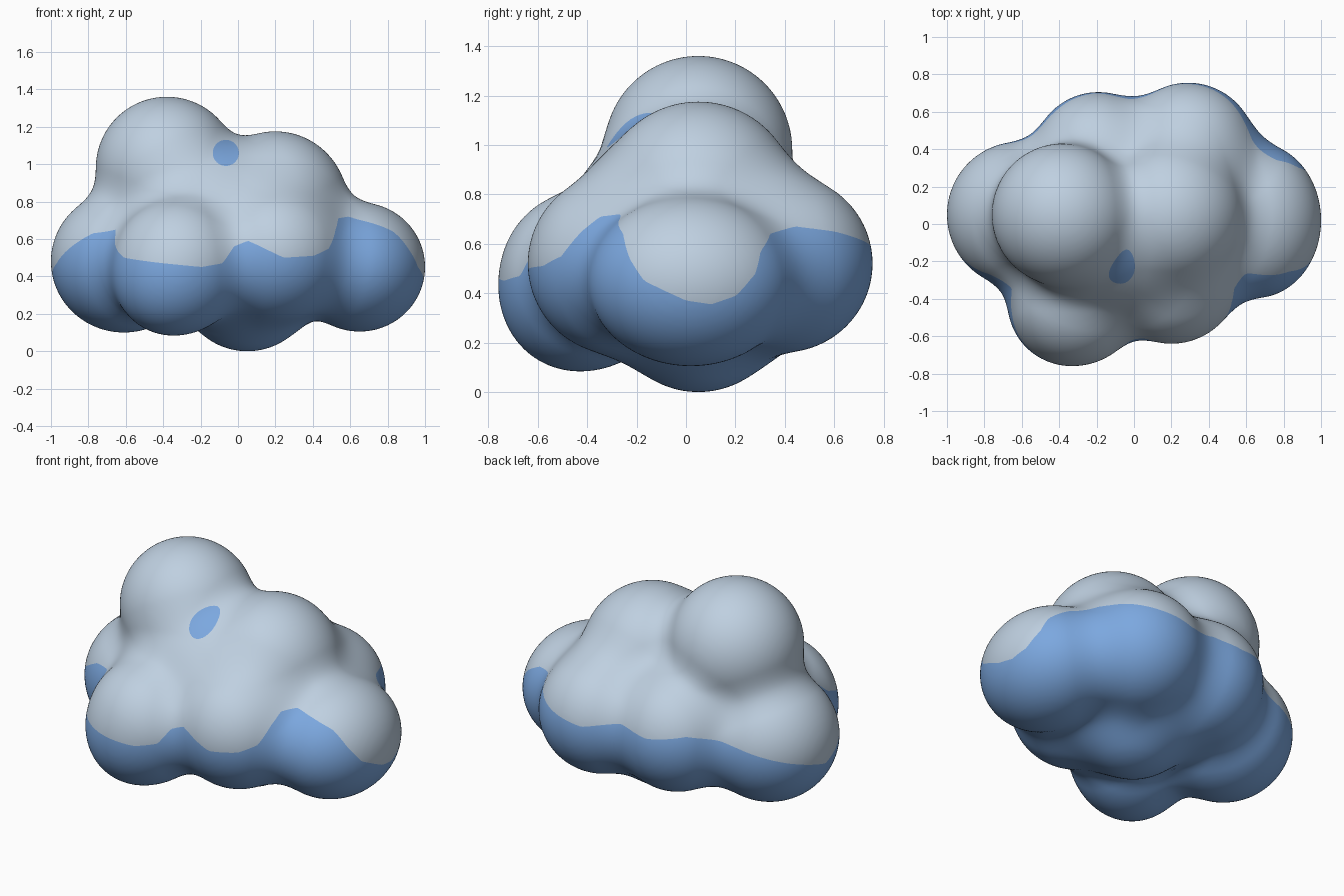
import bpy, bmesh, math
from mathutils import Vector

if "Cube" in bpy.data.objects:
    bpy.data.objects.remove(bpy.data.objects["Cube"])

# Puffs of the cloud: centre, radii
PUFFS = [
    ((-0.38, 0.05, 0.98), (0.38, 0.38, 0.38)),     # crown
    ((0.20, 0.05, 0.775), (0.39, 0.40, 0.40)),     # shoulder
    ((0.65, 0.02, 0.45), (0.35, 0.415, 0.345)),    # right
    ((-0.61, 0.05, 0.48), (0.39, 0.39, 0.38)),     # left
    ((-0.315, -0.395, 0.46), (0.36, 0.36, 0.36)),  # front left
    ((-0.38, -0.47, 0.35), (0.21, 0.21, 0.21)),    # front left underside
    ((0.20, -0.27, 0.52), (0.37, 0.37, 0.37)),     # front right
    ((0.29, 0.39, 0.52), (0.365, 0.365, 0.36)),    # back right
    ((-0.19, 0.35, 0.52), (0.355, 0.355, 0.36)),   # back left
    ((0.05, 0.05, 0.35), (0.36, 0.36, 0.35)),      # belly
    ((-0.14, -0.10, 0.72), (0.40, 0.335, 0.335)),  # front slope
]
BLEND = 0.15

# Height of the blue underside around the cloud: (degrees from +x, z)
EDGE = [(0, .37), (6, .355), (12, .39), (17, .48), (19, .57), (24, .64), (35, .67),
        (47, .65), (60, .61), (75, .57), (92, .62), (107, .59), (125, .62), (140, .58),
        (160, .48), (177, .40), (186, .47), (199, .63), (208, .65), (214, .57),
        (225, .50), (242, .47), (255, .45), (263, .47), (268, .56), (275, .59),
        (279, .57), (291, .50), (305, .51), (314, .55), (321, .65), (327, .71),
        (336, .72), (343, .64), (346, .54), (350, .45), (360, .37)]


def field(p):
    """Smoothly blended distance to all puffs."""
    d = None
    for c, r in PUFFS:
        q = [(p[i] - c[i]) / r[i] for i in range(3)]
        e = (math.sqrt(q[0] ** 2 + q[1] ** 2 + q[2] ** 2) - 1) * min(r)
        if d is None:
            d = e
        else:
            h = max(BLEND - abs(d - e), 0) / BLEND
            d = min(d, e) - h * h * BLEND / 4
    return d


def blueness(p):
    """Positive where the skin is blue: the underside and one front spot."""
    a = math.degrees(math.atan2(p.y, p.x)) % 360
    for (a0, z0), (a1, z1) in zip(EDGE, EDGE[1:]):
        if a <= a1:
            z = z0 + (z1 - z0) * (a - a0) / (a1 - a0)
            break
    spot = 0.07 - math.hypot(p.x + 0.065, p.z - 1.06) if p.y < 0 else -1
    return max(z - p.z, spot)


def material(name, color):
    m = bpy.data.materials.new(name)
    m.diffuse_color = (*color, 1)
    m.use_nodes = True
    m.node_tree.nodes["Principled BSDF"].inputs["Base Color"].default_value = m.diffuse_color
    return m


# Overlapping puffs fused into one skin
bm = bmesh.new()
for c, r in PUFFS:
    made = bmesh.ops.create_icosphere(bm, subdivisions=4, radius=1)
    for v in made["verts"]:
        v.co = Vector([c[i] + r[i] * v.co[i] for i in range(3)])
mesh = bpy.data.meshes.new("cloud")
bm.to_mesh(mesh)
bm.free()
cloud = bpy.data.objects.new("cloud", mesh)
bpy.context.collection.objects.link(cloud)
bpy.context.view_layer.objects.active = cloud
cloud.select_set(True)
fuse = cloud.modifiers.new("fuse", "REMESH")
fuse.mode = "VOXEL"
fuse.voxel_size = 0.02
soften = cloud.modifiers.new("soften", "SMOOTH")
soften.iterations = 8
for m in ("fuse", "soften"):
    bpy.ops.object.modifier_apply(modifier=m)
cloud.data.materials.clear()
cloud.data.materials.append(material("pale_grey_blue", (0.52, 0.63, 0.75)))
cloud.data.materials.append(material("sky_blue", (0.20, 0.39, 0.74)))

# Pull the skin onto the blended surface
E = 0.002
bm = bmesh.new()
bm.from_mesh(cloud.data)
for v in bm.verts:
    p = v.co.copy()
    for _ in range(3):
        d = field(p)
        g = Vector([(field(p + Vector([E * (i == k) for k in range(3)])) - d) / E for i in range(3)])
        p -= g * (d / max(g.length_squared, 0.2))
    v.co = p

# Cut the skin along the colour border
value = {v: blueness(v.co) for v in bm.verts}
border = set()
for e in list(bm.edges):
    v0, v1 = e.verts
    b0, b1 = value[v0], value[v1]
    if (b0 > 0) != (b1 > 0):
        t = min(max(b0 / (b0 - b1), 0.05), 0.95)
        border.add(bmesh.utils.edge_split(e, v0, t)[1])
for f in list(bm.faces):
    cut = [v for v in f.verts if v in border]
    if len(cut) == 2:
        bmesh.utils.face_split(f, cut[0], cut[1])

# Pale top, blue underside and one blue spot
for f in bm.faces:
    own = [value[v] for v in f.verts if v not in border]
    f.material_index = 1 if sum(own) > 0 else 0
    f.smooth = True
bm.to_mesh(cloud.data)
bm.free()
